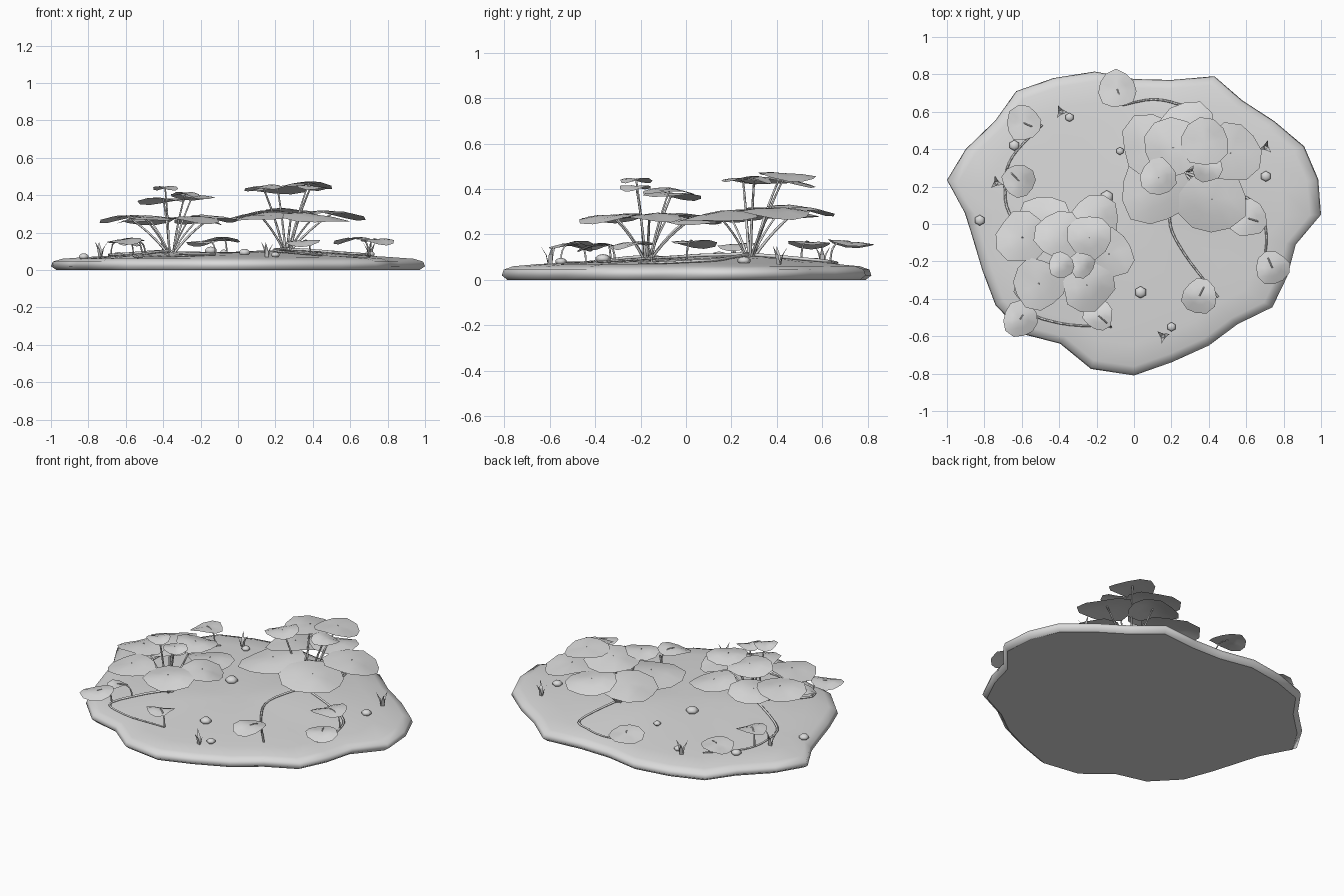
import bpy, bmesh, math, random
from mathutils import Vector
from mathutils.bvhtree import BVHTree

random.seed(4)
cube = bpy.data.objects.get("Cube")
if cube:
    bpy.data.objects.remove(cube, do_unlink=True)

stone_grey = bpy.data.materials.new("light_grey")
stone_grey.use_nodes = True
GREY = (0.7, 0.7, 0.7, 1)
stone_grey.diffuse_color = GREY
for node in stone_grey.node_tree.nodes:
    if node.type == 'BSDF_PRINCIPLED':
        node.inputs["Base Color"].default_value = GREY


def finish(bm, name):
    """Turn a bmesh into a named object."""
    mesh = bpy.data.meshes.new(name)
    bm.to_mesh(mesh)
    bm.free()
    mesh.materials.append(stone_grey)
    obj = bpy.data.objects.new(name, mesh)
    bpy.context.collection.objects.link(obj)
    return obj


def bridge(bm, lower, upper, smooth=True):
    n = len(lower)
    for i in range(n):
        j = (i + 1) % n
        bm.faces.new((lower[i], lower[j], upper[j], upper[i])).smooth = smooth


def cap(bm, ring, tip, smooth=True):
    for i in range(len(ring)):
        bm.faces.new((ring[i], ring[(i + 1) % len(ring)], tip)).smooth = smooth


# Ground: a low irregular mound, stacked from scaled outlines
OUTLINE = [(1, .05), (.985, .24), (.91, .415), (.75, .55), (.58, .66), (.43, .79),
           (.2, .77), (0, .775), (-.21, .815), (-.43, .78), (-.63, .71), (-.74, .555),
           (-.9, .4), (-1, .235), (-.905, .06), (-.87, -.05), (-.81, -.25),
           (-.74, -.435), (-.59, -.59), (-.395, -.64), (-.23, -.775), (0, -.81),
           (.2, -.74), (.4, -.65), (.555, -.535), (.74, -.445), (.82, -.28), (.865, -.11)]
BIG = Vector((.26, .28, 0))
SMALL = Vector((-.36, -.17, 0))


def mound(x, y, z):
    p = Vector((x, y, 0))
    return z + .022 * math.exp(-(p - BIG).length_squared / .08) \
             + .015 * math.exp(-(p - SMALL).length_squared / .06)


bm = bmesh.new()
rings = []
for scale, z in [(.97, 0), (1, .02), (.99, .045), (.94, .06), (.8, .07),
                 (.6, .078), (.4, .085), (.2, .09)]:
    rings.append([bm.verts.new((x * scale, y * scale, mound(x * scale, y * scale, z) if z else 0))
                  for x, y in OUTLINE])
bm.faces.new(rings[0][::-1])
for a, b in zip(rings, rings[1:]):
    bridge(bm, a, b)
cap(bm, rings[-1], bm.verts.new((0, 0, mound(0, 0, .092))))
surface = BVHTree.FromBMesh(bm)
finish(bm, "ground")


def on_ground(x, y, lift=0.0):
    hit = surface.ray_cast(Vector((x, y, 1)), Vector((0, 0, -1)))[0]
    return Vector((x, y, (hit.z if hit else .05) + lift))


def tubes(name, paths, radius):
    """Tapering tubes along lists of points."""
    curve = bpy.data.curves.new(name, 'CURVE')
    curve.dimensions = '3D'
    curve.bevel_depth = radius
    curve.bevel_resolution = 0
    for path in paths:
        spline = curve.splines.new('POLY')
        spline.points.add(len(path) - 1)
        for i, (point, p) in enumerate(zip(spline.points, path)):
            point.co = (*p, 1)
            point.radius = 1 - .4 * i / len(path)
    curve.materials.append(stone_grey)
    obj = bpy.data.objects.new(name, curve)
    bpy.context.collection.objects.link(obj)


def arc(a, b, c, steps=6):
    """Quadratic arc from a to c, pulled towards b."""
    return [a * (1 - t) ** 2 + b * 2 * t * (1 - t) + c * t * t
            for t in (i / steps for i in range(steps + 1))]


def add_leaf(bm, centre, radius, away, droop):
    """Thin scalloped pad that droops away from its stem."""
    sides = 11
    heading = math.atan2(away.y, away.x)
    wobble = random.uniform(0, math.tau)
    inner, outer = [], []
    for i in range(sides):
        a = math.tau * (i + .5) / sides
        r = radius * (1 + .07 * math.sin(3 * a + wobble) + random.uniform(-.05, .05))
        for ring, k in ((inner, .5), (outer, 1)):
            along, across = math.cos(a) * r * k, math.sin(a) * r * k
            z = -droop * along - .12 * radius * k * k + .012 * k * math.sin(2 * a + wobble)
            ring.append(bm.verts.new((
                centre.x + along * math.cos(heading) - across * math.sin(heading),
                centre.y + along * math.sin(heading) + across * math.cos(heading),
                centre.z + z)))
    bridge(bm, outer, inner)
    cap(bm, inner, bm.verts.new(centre))


# Plants: two tiers of pads on stems fanning out of one root
def plant(name, root, tiers):
    base = on_ground(root.x, root.y, -.01)
    bm, stems = bmesh.new(), []
    for height, droop, pads in tiers:
        for x, y, radius in pads:
            top = Vector((x, y, height + random.uniform(-.018, .018)))
            away = top - base
            add_leaf(bm, top, radius, away, droop)
            foot = base + Vector((away.x, away.y, 0)).normalized() * .015
            bend = base.lerp(top, .45) + Vector((0, 0, .03))
            stems.append(arc(foot, bend, top))
    finish(bm, name + "_leaves")
    tubes(name + "_stems", stems, .007)


plant("large_plant", BIG, [
    (.31, .13, [(.11, .18, .19), (.42, .13, .18), (.52, .38, .16), (.29, .51, .15), (.1, .42, .17)]),
    (.46, .1, [(.21, .41, .16), (.38, .44, .13), (.39, .3, .08), (.13, .25, .1)])])
plant("small_plant", SMALL, [
    (.28, .1, [(-.48, .02, .14), (-.21, .03, .13), (-.13, -.16, .13), (-.25, -.33, .14),
               (-.51, -.32, .14), (-.6, -.07, .14)]),
    (.4, .08, [(-.4, -.06, .13), (-.24, -.07, .12), (-.28, -.22, .07)]),
    (.445, .02, [(-.39, -.22, .07)])])

# Runners: creeping stems along the ground, with low pads on short stalks
RUNNERS = [[(-.36, -.17), (-.64, .02), (-.69, .2), (-.65, .36), (-.49, .53)],
           [(-.36, -.17), (-.56, -.44), (-.4, -.53), (-.12, -.55)],
           [(.26, .28), (.32, .58), (.22, .645), (.09, .665), (-.06, .635)],
           [(.26, .28), (.19, .03), (.27, -.16), (.45, -.39)],
           [(.26, .28), (.62, .13), (.705, -.03), (.695, -.21)]]
creepers = []
for knots in RUNNERS:
    pts = [Vector(k) for k in knots]
    pts = [pts[0]] + pts + [pts[-1]]
    path = []
    for p, q, r, s in zip(pts, pts[1:], pts[2:], pts[3:]):
        for t in (i / 5 for i in range(5)):
            v = .5 * (2 * q + (r - p) * t + (2 * p - 5 * q + 4 * r - s) * t * t
                      + (3 * q - p - 3 * r + s) * t ** 3)
            path.append(on_ground(v.x, v.y, .007))
    path.append(on_ground(*knots[-1], .007))
    creepers.append(path)
tubes("runners", creepers, .008)

bm, stalks = bmesh.new(), []
for x, y, radius in [(-.09, .72, .1), (-.59, .54, .095), (-.615, .23, .09), (.61, .03, .1),
                     (.74, -.235, .09), (.35, -.385, .095), (-.61, -.51, .095),
                     (-.19, -.49, .08), (-.58, -.36, .06)]:
    top = Vector((x, y, .16 + random.uniform(-.012, .012)))
    foot = min((p for path in creepers for p in path),
               key=lambda p: abs((p.xy - top.xy).length - .1))
    near = [p for path in creepers for p in path if (p.xy - top.xy).length < .22]
    if near:
        foot = min(near, key=lambda p: abs((p.xy - top.xy).length - .09))
    add_leaf(bm, top, radius, top - foot, .12)
    stalks.append(arc(foot, Vector((foot.x, foot.y, top.z + .02)), top))
finish(bm, "low_leaves")
tubes("low_leaf_stalks", stalks, .005)

# Pebbles: squashed low-poly balls
bm = bmesh.new()
for x, y, radius in [(-.64, .42, .03), (-.345, .57, .025), (-.075, .39, .022), (-.145, .145, .037),
                     (-.825, .02, .03), (.705, .255, .03), (.035, -.365, .034), (.2, -.55, .026)]:
    made = bmesh.ops.create_uvsphere(bm, u_segments=6, v_segments=5, radius=radius)["verts"]
    spot = on_ground(x, y, .01)
    for v in made:
        v.co = Vector((v.co.x, v.co.y, v.co.z * .6)) + spot
for face in bm.faces:
    face.smooth = True
finish(bm, "pebbles")

# Grass tufts: three bent pointed blades each
bm = bmesh.new()
for x, y in [(-.39, .6), (-.735, .22), (.705, .41), (.155, -.6)]:
    base = on_ground(x, y, -.005)
    turn = random.uniform(0, math.tau)
    for k in range(3):
        a = turn + math.tau * k / 3
        out, side = Vector((math.cos(a), math.sin(a), 0)), Vector((-math.sin(a), math.cos(a), 0))
        rows = []
        for reach, height, width in ((.005, 0, .011), (.015, .045, .009)):
            mid = base + out * reach + Vector((0, 0, height))
            rows.append([bm.verts.new(mid - side * width), bm.verts.new(mid + side * width)])
        tip = bm.verts.new(base + out * .04 + Vector((0, 0, .085)))
        (a0, a1), (b0, b1) = rows
        bm.faces.new((a0, a1, b1, b0))
        bm.faces.new((b0, b1, tip))
finish(bm, "grass_tufts")
